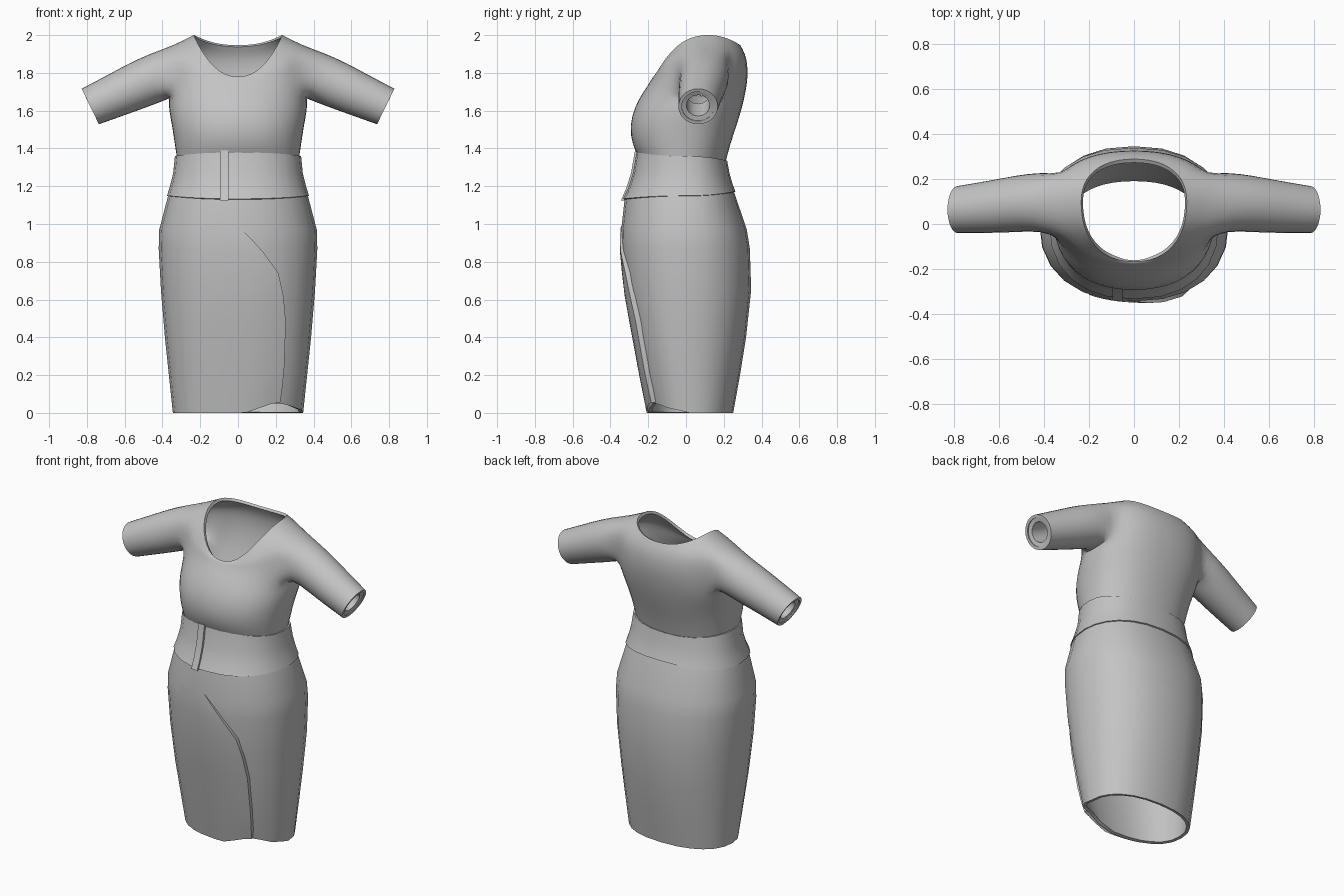
import bpy
import bmesh
import math
from mathutils import Vector

if "Cube" in bpy.data.objects:
    bpy.data.objects.remove(bpy.data.objects["Cube"], do_unlink=True)

SEG = 24
ROUND = 0.88          # under 1 makes the cross-sections slightly boxy

cloth = bpy.data.materials.new("grey_cloth")
cloth.use_nodes = True
GREY = (0.55, 0.55, 0.55, 1)
cloth.diffuse_color = GREY
cloth.node_tree.nodes["Principled BSDF"].inputs["Base Color"].default_value = GREY


def spow(v):
    return math.copysign(abs(v) ** ROUND, v)


def ring_point(ring, t):
    """Point on an egg-shaped, tilted ring; t = 0 is the front, 90 degrees is +x."""
    zf, zs, zb, w, yf, ys, yb = ring
    s, c = math.sin(t), math.cos(t)
    y_end, z_end = (yf, zf) if c > 0 else (yb, zb)
    return Vector((w * spow(s), ys + abs(spow(c)) * (y_end - ys), zs + c * c * (z_end - zs)))


def finish(name, bm, thickness=0.0, subdivide=0, angle=40):
    """Turn a bmesh into a thick, smooth-shaded cloth part."""
    bmesh.ops.recalc_face_normals(bm, faces=bm.faces)
    mesh = bpy.data.meshes.new(name)
    bm.to_mesh(mesh)
    bm.free()
    obj = bpy.data.objects.new(name, mesh)
    bpy.context.collection.objects.link(obj)
    mesh.materials.append(cloth)
    bpy.ops.object.select_all(action='DESELECT')
    obj.select_set(True)
    bpy.context.view_layer.objects.active = obj
    if subdivide:
        obj.modifiers.new("soften", 'SUBSURF').levels = subdivide
        bpy.ops.object.modifier_apply(modifier="soften")
    if thickness:
        mod = obj.modifiers.new("thickness", 'SOLIDIFY')
        mod.thickness = thickness
        mod.offset = -1
        bpy.ops.object.modifier_apply(modifier="thickness")
    bpy.ops.object.shade_smooth_by_angle(angle=math.radians(angle))
    return obj


def bridge(bm, a, b, closed=True):
    n = len(a)
    for i in range(n if closed else n - 1):
        k = (i + 1) % n
        bm.faces.new((a[i], a[k], b[k], b[i]))


def loft(bm, rows, closed=True):
    grid = [[bm.verts.new(p) for p in row] for row in rows]
    for a, b in zip(grid, grid[1:]):
        bridge(bm, a, b, closed)
    return grid


def ring_row(ring):
    return [ring_point(ring, math.tau * i / SEG) for i in range(SEG)]


def interp(table, z):
    """Linear lookup in rows sorted by their first value."""
    for a, b in zip(table, table[1:]):
        if z <= b[0]:
            f = (z - a[0]) / (b[0] - a[0])
            return [p + (q - p) * f for p, q in zip(a, b)]
    return list(table[-1])


# ---- bodice: rings from the waist to the neckline, with sleeves grown from the sides
BODICE = [
    (1.35, 1.34, 1.32, .325, -.25, -.02, .21),
    (1.42, 1.42, 1.42, .337, -.288, -.01, .235),
    (1.52, 1.52, 1.52, .352, -.302, 0, .27),
    (1.62, 1.6, 1.62, .368, -.275, .04, .3),
    (1.69, 1.665, 1.7, .372, -.235, .07, .318),
    (1.74, 1.75, 1.78, .375, -.2, .08, .33),
    (1.765, 1.85, 1.85, .37, -.185, .1, .327),
    (1.775, 1.945, 1.9, .35, -.178, .1, .315),
    (1.775, 2.003, 1.945, .237, -.17, .1, .29),
]
# Sleeve stations: centre x, y, z and radius
SLEEVE = [(.41, .1, 1.785, .134), (.52, .09, 1.738, .13),
          (.65, .075, 1.68, .119), (.782, .064, 1.622, .108)]
UP = Vector((.438, 0, .9)).normalized()
AXIS = Vector((.9, 0, -.438)).normalized()
HOLE = 14


def sleeve_ring(centre, radius, side):
    pts = []
    for k in range(HOLE):
        a = math.tau * (k - 2) / HOLE
        p = Vector(centre) + radius * (math.sin(a) * Vector((0, 1, 0)) - math.cos(a) * UP)
        pts.append(Vector((side * p.x, p.y, p.z)))
    return pts


bm = bmesh.new()
grid = loft(bm, [ring_row(r) for r in BODICE])
LOW, HIGH, FIRST, LAST = 4, 7, 4, 8
for side in (1, -1):
    def at(row, col):
        return grid[row][col if side > 0 else (SEG - col) % SEG]
    # open the armhole
    doomed = []
    for r in range(LOW, HIGH):
        for c in range(FIRST, LAST):
            corners = {at(r, c), at(r, c + 1), at(r + 1, c), at(r + 1, c + 1)}
            doomed += [f for f in at(r, c).link_faces if set(f.verts) == corners]
    bmesh.ops.delete(bm, geom=doomed, context='FACES_ONLY')
    inner = [v for v in (at(r, c) for r in range(LOW + 1, HIGH) for c in range(FIRST + 1, LAST))]
    edge = [at(LOW, c) for c in range(FIRST, LAST + 1)]
    edge += [at(r, LAST) for r in range(LOW + 1, HIGH)]
    edge += [at(HIGH, c) for c in range(LAST, FIRST - 1, -1)]
    edge += [at(r, FIRST) for r in range(HIGH - 1, LOW, -1)]
    # run the sleeve outward from the armhole
    for x, y, z, radius in SLEEVE:
        ring = [bm.verts.new(p) for p in sleeve_ring((x, y, z), radius, side)]
        bridge(bm, edge, ring)
        edge = ring
    bmesh.ops.delete(bm, geom=inner, context='VERTS')
finish("bodice", bm, thickness=.018, subdivide=1)

# ---- thick cuff rims closing each sleeve down to a small opening
for side, name in ((1, "left_cuff"), (-1, "right_cuff")):
    bm = bmesh.new()
    tip = Vector(SLEEVE[-1][:3])
    steps = ((.004, .103), (.012, .062), (.16, .062))
    loft(bm, [sleeve_ring(tip - AXIS * depth, r, side) for depth, r in steps])
    finish(name, bm, angle=30)

# ---- waistband, flaring over the top of the skirt
BAND = [
    (1.133, 1.15, 1.172, .376, -.333, 0, .262),
    (1.19, 1.2, 1.21, .36, -.306, 0, .247),
    (1.27, 1.27, 1.27, .343, -.28, 0, .23),
    (1.38, 1.36, 1.335, .334, -.262, -.01, .218),
]
bm = bmesh.new()
loft(bm, [ring_row(r) for r in BAND])
finish("waistband", bm, thickness=.018)

# ---- upright tab on the waistband
bm = bmesh.new()
tab_rows = []
for z, y in ((1.125, -.34), (1.19, -.312), (1.27, -.287), (1.39, -.266)):
    tab_rows.append([Vector((x, y + dy, z)) for x, dy in
                     ((-.095, .03), (-.095, 0), (-.05, -.004), (-.05, .03))])
grid = loft(bm, tab_rows)
for end in (grid[0], grid[-1]):
    bm.faces.new(end)
finish("waist_tab", bm, angle=30)

# ---- skirt: height, half width, front, middle, back
SKIRT = [
    (0, .345, -.2, .02, .25), (.2, .366, -.24, .01, .286), (.4, .387, -.278, 0, .318),
    (.65, .408, -.322, 0, .345), (.87, .42, -.342, 0, .338), (.97, .417, -.343, 0, .322),
    (1.15, .37, -.325, 0, .255),
]


def skirt_ring(z):
    z, w, yf, ys, yb = interp(SKIRT, z)
    tilt = .018 * max(0, z - .97) / .18
    return (z - tilt, z, z + tilt, w, yf, ys, yb)


def lift_hem(p):
    """Raise the hem around the bottom of the slit."""
    if p.y < 0 and p.z < .2:
        p.z += .06 * max(0, 1 - abs(p.x - .21) / .17) * (1 - p.z / .2)
    return p


bm = bmesh.new()
loft(bm, [[lift_hem(p) for p in ring_row(skirt_ring(row[0]))] for row in SKIRT])
finish("skirt", bm, thickness=.02)

# ---- wrap flap: an overlapping front panel whose free edge forms the curved slit
SLIT = [(0, .204), (.1, .215), (.23, .226), (.48, .236), (.62, .225),
        (.74, .2), (.855, .125), (.93, .06), (.99, .003)]
bm = bmesh.new()
rows = []
for z, edge_x in SLIT:
    ring = skirt_ring(z)
    row = []
    for i in range(11):
        u = i / 10
        x = -.2 + u * (edge_x + .2)
        t = math.asin(math.copysign(abs(x / ring[3]) ** (1 / ROUND), x))
        p = ring_point(ring, t)
        out = Vector((p.x, p.y, 0)).normalized()
        lift = .001 + .024 * u ** 2 * min(1, (1.02 - z) / .25)
        row.append(lift_hem(p + out * lift))
    rows.append(row)
loft(bm, rows, closed=False)
bmesh.ops.recalc_face_normals(bm, faces=bm.faces)
if sum(f.normal.y for f in bm.faces) > 0:
    bmesh.ops.reverse_faces(bm, faces=bm.faces)
flap_faces = list(bm.faces)
# fold the free edge back to the skirt
fold = []
for row in rows:
    p = row[-1]
    fold.append([p, p + Vector((-.004, .028, 0))])
loft(bm, fold, closed=False)
bmesh.ops.remove_doubles(bm, verts=bm.verts, dist=.0005)
finish("wrap_flap", bm, angle=35)
